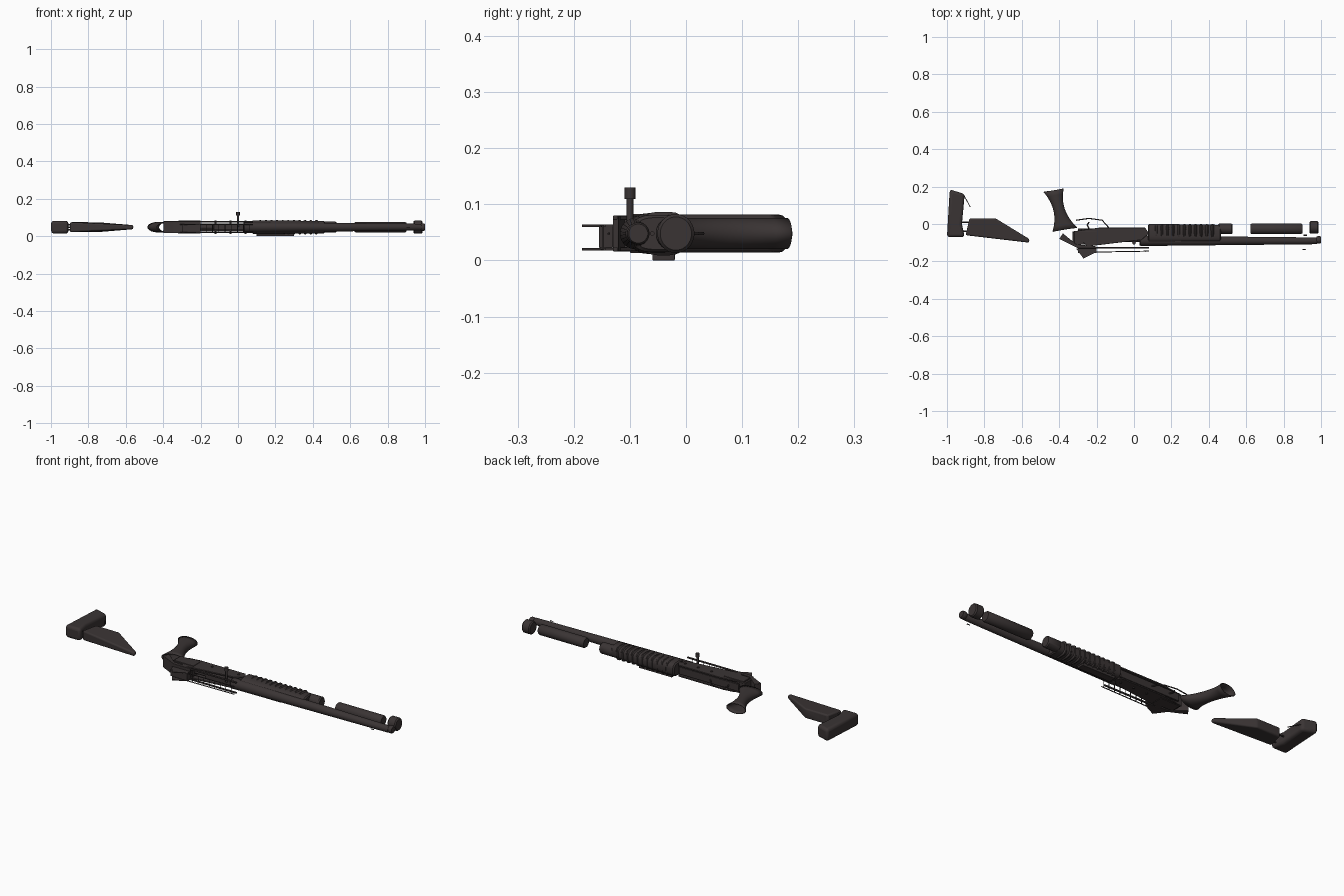
import bpy, bmesh, math

if "Cube" in bpy.data.objects:
    bpy.data.objects.remove(bpy.data.objects["Cube"], do_unlink=True)

dark = bpy.data.materials.new("dark gunmetal")
dark.use_nodes = True
dark.diffuse_color = (.042, .034, .034, 1)
dark.node_tree.nodes["Principled BSDF"].inputs["Base Color"].default_value = dark.diffuse_color

# Shared lines of the layout
MID = .048        # height of the centre plane
THIN = .008       # thickness of sheet parts
BREECH = .08      # rear end of the barrel
BORE = -.09       # barrel axis
TUBE = -.026      # magazine axis
RAIL = -.13       # top edge of the receiver
HALF = .028       # receiver half thickness
SIDES = {"right": MID - HALF, "left": MID + HALF}


def finish(name, bm, bevel=0):
    bmesh.ops.recalc_face_normals(bm, faces=bm.faces)
    mesh = bpy.data.meshes.new(name)
    bm.to_mesh(mesh)
    bm.free()
    mesh.materials.append(dark)
    part = bpy.data.objects.new(name, mesh)
    bpy.context.collection.objects.link(part)
    if bevel:
        modifier = part.modifiers.new("Rounded edges", "BEVEL")
        modifier.width = bevel
        modifier.segments = 3
        modifier.limit_method = "ANGLE"
    bpy.ops.object.select_all(action="DESELECT")
    part.select_set(True)
    bpy.context.view_layer.objects.active = part
    bpy.ops.object.shade_smooth_by_angle(angle=math.radians(35))
    return part


def plate(name, outline, middle, thickness, bevel=.002):
    """Extrude an outline in the xy plane, centred on a height."""
    bm = bmesh.new()
    base = bm.faces.new([bm.verts.new((x, y, middle - thickness / 2)) for x, y in outline])
    extruded = bmesh.ops.extrude_face_region(bm, geom=[base])["geom"]
    raised = [item for item in extruded if isinstance(item, bmesh.types.BMVert)]
    bmesh.ops.translate(bm, verts=raised, vec=(0, 0, thickness))
    return finish(name, bm, bevel)


def box(name, start, end, low, high, middle, thickness):
    corners = [(start, low), (end, low), (end, high), (start, high)]
    return plate(name, corners, middle, thickness)


def ring(bm, centre, across, height, along_x, power, count=24):
    """One rounded-square loop of vertices around a centre."""
    loop = []
    for i in range(count):
        angle = math.tau * (i + .5) / count
        c, s = math.cos(angle), math.sin(angle)
        u = math.copysign(abs(c) ** power, c) * across
        v = math.copysign(abs(s) ** power, s) * height
        x, y = centre
        spot = (x, y + u, MID + v) if along_x else (x + u, y + u / 6, MID + v)
        loop.append(bm.verts.new(spot))
    return loop


def skin(bm, loops):
    for first, second in zip(loops, loops[1:]):
        for i in range(len(first)):
            bm.faces.new((first[i - 1], first[i], second[i], second[i - 1]))


def barrel_shape(name, start, end, y, across, height, taper=1, power=1, chamfer=.006):
    """Closed tube along x with chamfered ends, scaled by taper at its far end."""
    bm = bmesh.new()
    stations = [(start, .85), (start + chamfer, 1), (end - chamfer, taper), (end, taper * .85)]
    loops = [ring(bm, (x, y), across * k, height * k, True, power) for x, k in stations]
    skin(bm, loops)
    bm.faces.new(loops[0])
    bm.faces.new(loops[-1])
    return finish(name, bm)


def rod(name, points, radius):
    curve = bpy.data.curves.new(name, "CURVE")
    curve.dimensions = "3D"
    curve.bevel_depth = radius
    curve.bevel_resolution = 2
    curve.use_fill_caps = True
    spline = curve.splines.new("POLY")
    spline.points.add(len(points) - 1)
    for point, position in zip(spline.points, points):
        point.co = (*position, 1)
    curve.materials.append(dark)
    bpy.context.collection.objects.link(bpy.data.objects.new(name, curve))


# Shoulder stock: butt pad, pointed cheek piece and links
plate("butt_pad", [(-.985, .185), (-.905, .16), (-.92, 0), (-.905, -.07), (-1, -.07)],
      MID, .068, bevel=.015)
cheek_piece = plate("cheek_piece",
                    [(-.9, -.06), (-.88, .03), (-.74, .03), (-.56, -.08), (-.56, -.1)],
                    MID, .054, bevel=.008)
for vertex in cheek_piece.data.vertices:
    if vertex.co.x > -.6:
        vertex.co.z = MID + (vertex.co.z - MID) * .4
for label, y, z in (("right", -.04, MID - .013), ("left", -.04, MID + .013), ("lower", .01, MID)):
    rod(f"stock_link_{label}", [(-.93, y, z), (-.86, y, z)], .004)
rod("stock_strap", [(-.91, .155, MID), (-.875, .09, MID)], .002)

# Hollow pistol grip, waisted in the middle
bm = bmesh.new()
grip_loops = []
STEPS = 8
for step in range(STEPS + 1):
    t = step / STEPS
    waist = .03 + .12 * (t - .45) ** 2
    grip_loops.append(ring(bm, (.06 * t - .43, .18 - .21 * t), waist, HALF, False, 1))
skin(bm, grip_loops)
wall = finish("pistol_grip", bm).modifiers.new("Wall", "SOLIDIFY")
wall.thickness = THIN / 2

# Receiver: mirrored sheets on both sides of an open bolt channel
cheek = [(-.33, -.04), (-.19, -.02), (.06, -.02), (BREECH, -.05), (.04, -.085), (-.25, -.12)]
tang = [(-.4, -.08), (-.38, -.05), (-.31, -.108), (-.2, -.12), (-.2, RAIL), (-.3, RAIL)]
for side, z in SIDES.items():
    plate(f"receiver_{side}_cheek", cheek, z, THIN)
    plate(f"receiver_{side}_tang", tang, z, THIN)
    box(f"receiver_{side}_rail", -.29, BREECH, RAIL, RAIL + THIN, z, THIN)
    box(f"receiver_{side}_panel", -.32, -.2, -.1, -.04, z, THIN * 1.7)
    for index in range(3):
        x = .04 - index * BREECH
        rod(f"receiver_{side}_pin_{index}", [(x, -.05, z - THIN), (x, -.05, z + THIN)], .006)
plate("tang_bridge", tang, MID, HALF * 2)
box("receiver_rear", -.33, -.2, -.11, -.04, MID, HALF * 2)
box("receiver_floor", -.3, .06, -.035, -.025, MID, .04)

# Bolt, carrier and upright charging handle
rod("bolt", [(-.2, -.08, MID), (BREECH, -.08, MID)], .013)
box("bolt_carrier", -.13, .03, -.095, -.045, MID, .03)
rod("charging_stem", [(0, -.1, MID), (0, -.1, .12)], .006)
rod("charging_knob", [(0, -.1, .11), (0, -.1, .13)], .01)

# Trigger inside a thin wire guard
rod("trigger_guard", [(-.31, .02, MID), (-.24, .03, MID), (-.17, .02, MID), (-.13, -.025, MID)], .003)
rod("trigger", [(-.24, -.025, MID), (-.25, -.005, MID), (-.24, .01, MID)], .004)

# Rear sight: a base with two ears, then a ladder rail
box("sight_base", -.3, -.2, -.155, RAIL, MID - .006, .04)
for side, z in (("right", MID - HALF), ("left", MID + HALF / 2)):
    plate(f"sight_ear_{side}", [(-.31, RAIL), (-.27, -.185), (-.2, -.15), (-.2, RAIL)],
          z, THIN / 2, bevel=0)
    rod(f"ladder_rail_{side}", [(-.2, -.15, z), (BREECH, -.145, z)], .0025)
for index in range(8):
    x = index / 30 - .17
    rod(f"ladder_rung_{index}", [(x, -.148, MID - HALF), (x, -.148, MID + HALF / 2)], .002)

# Tapered barrel with a muzzle ring and a tiny front sight
barrel_shape("barrel", .03, .98, BORE, .028, .028, taper=.65)
barrel_shape("muzzle_ring", .975, 1, BORE + .005, .02, .02)
box("front_sight", .9, .92, -.14, -.135, MID, .004)

# Ribbed fore-end with its collar
barrel_shape("fore_end", BREECH - .005, .465, -.05, .051, .037, taper=.9, power=.65)
for index in range(11):
    start = .11 + index * .03
    barrel_shape(f"fore_end_rib_{index}", start, start + .018, -.04, .041, .039, power=.65)
barrel_shape("fore_end_collar", .45, .527, TUBE, .028, .03)
box("underside_plate", .1, .3, -.06, -.02, THIN, THIN * 2)

# Magazine tube and end cap
barrel_shape("magazine_tube", .622, .9, TUBE, .028, HALF)
barrel_shape("magazine_cap", .937, .987, TUBE + THIN, .033, .035)
rod("sling_lug", [(.905, -.06, MID), (.925, -.06, MID)], .004)
